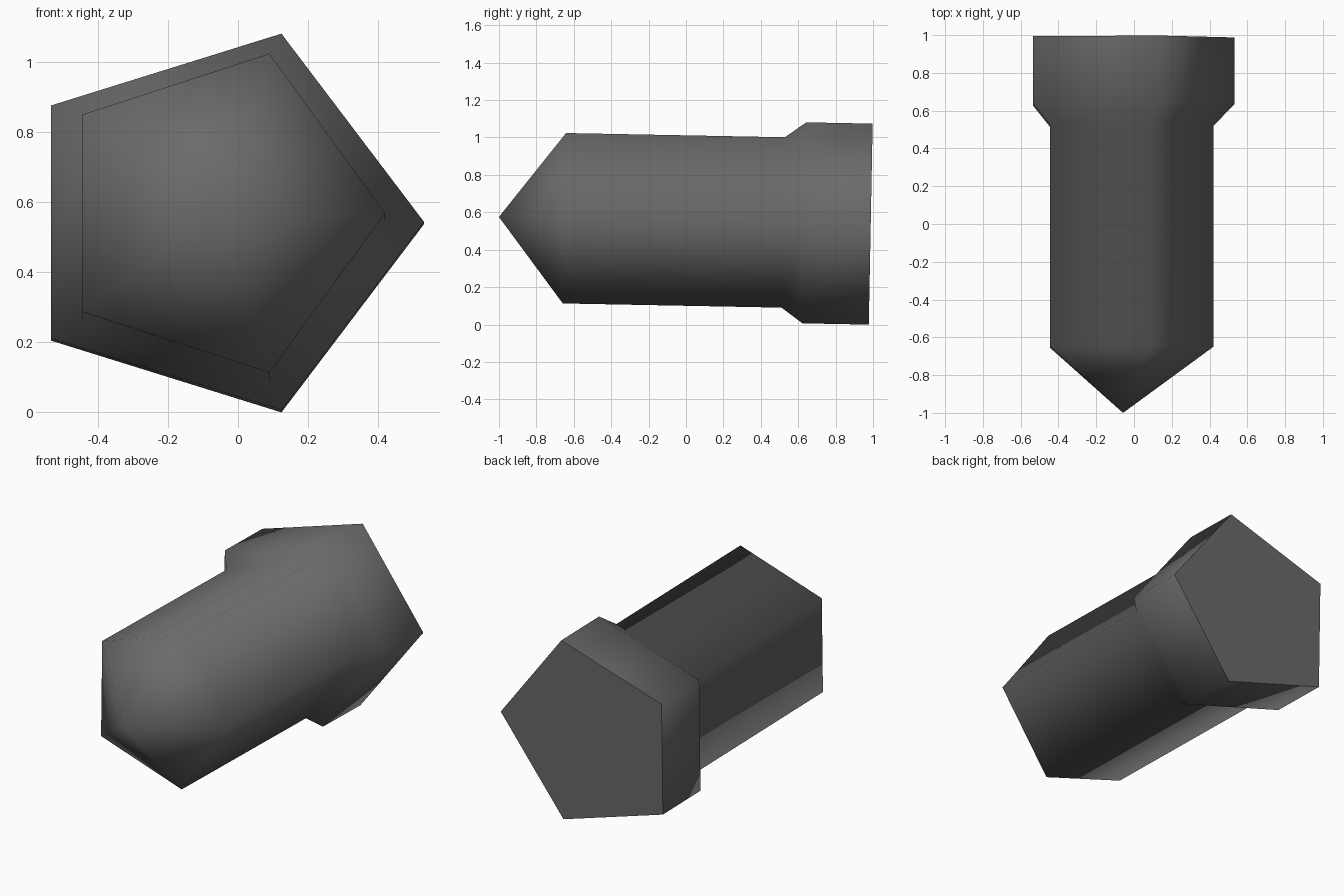
import bpy, bmesh, math
from mathutils import Vector

if "Cube" in bpy.data.objects:
    bpy.data.objects.remove(bpy.data.objects["Cube"])

SIDES = 5
TILT = math.radians(1.1)
TIP = Vector((-0.058, -1.0, 0.575))
AXIS = Vector((0, math.cos(TILT), -math.sin(TILT)))
UP = Vector((0, math.sin(TILT), math.cos(TILT)))

# distance from the tip along the axis, sideways radius, upright radius
PROFILE = [(0.35, 0.478, 0.479), (1.52, 0.478, 0.479),
           (1.633, 0.589, 0.565), (1.988, 0.589, 0.565)]

mat = bpy.data.materials.new("dark grey")
mat.diffuse_color = (0.145, 0.145, 0.145, 1)
mat.use_nodes = True
mat.node_tree.nodes["Principled BSDF"].inputs["Base Color"].default_value = mat.diffuse_color

bm = bmesh.new()


def ring(dist, rx, rz):
    pts = []
    for i in range(SIDES):
        a = 2 * math.pi * i / SIDES
        pts.append(bm.verts.new(TIP + AXIS * dist
                                + Vector((rx * math.cos(a), 0, 0))
                                + UP * (rz * math.sin(a))))
    return pts


# pointed nose, shaft, flare and collar
tip = bm.verts.new(TIP)
rings = [ring(*p) for p in PROFILE]
for i in range(SIDES):
    j = (i + 1) % SIDES
    bm.faces.new((tip, rings[0][i], rings[0][j]))
    for a, b in zip(rings, rings[1:]):
        bm.faces.new((a[i], b[i], b[j], a[j]))
for f in bm.faces:
    f.smooth = True

# flat rear cap with a sharp rim
cap = bm.faces.new(rings[-1])
cap.smooth = False
for e in cap.edges:
    e.smooth = False
bmesh.ops.recalc_face_normals(bm, faces=bm.faces[:])

mesh = bpy.data.meshes.new("pointed_bolt")
bm.to_mesh(mesh)
bm.free()
mesh.materials.append(mat)
obj = bpy.data.objects.new("pointed_bolt", mesh)
bpy.context.collection.objects.link(obj)
